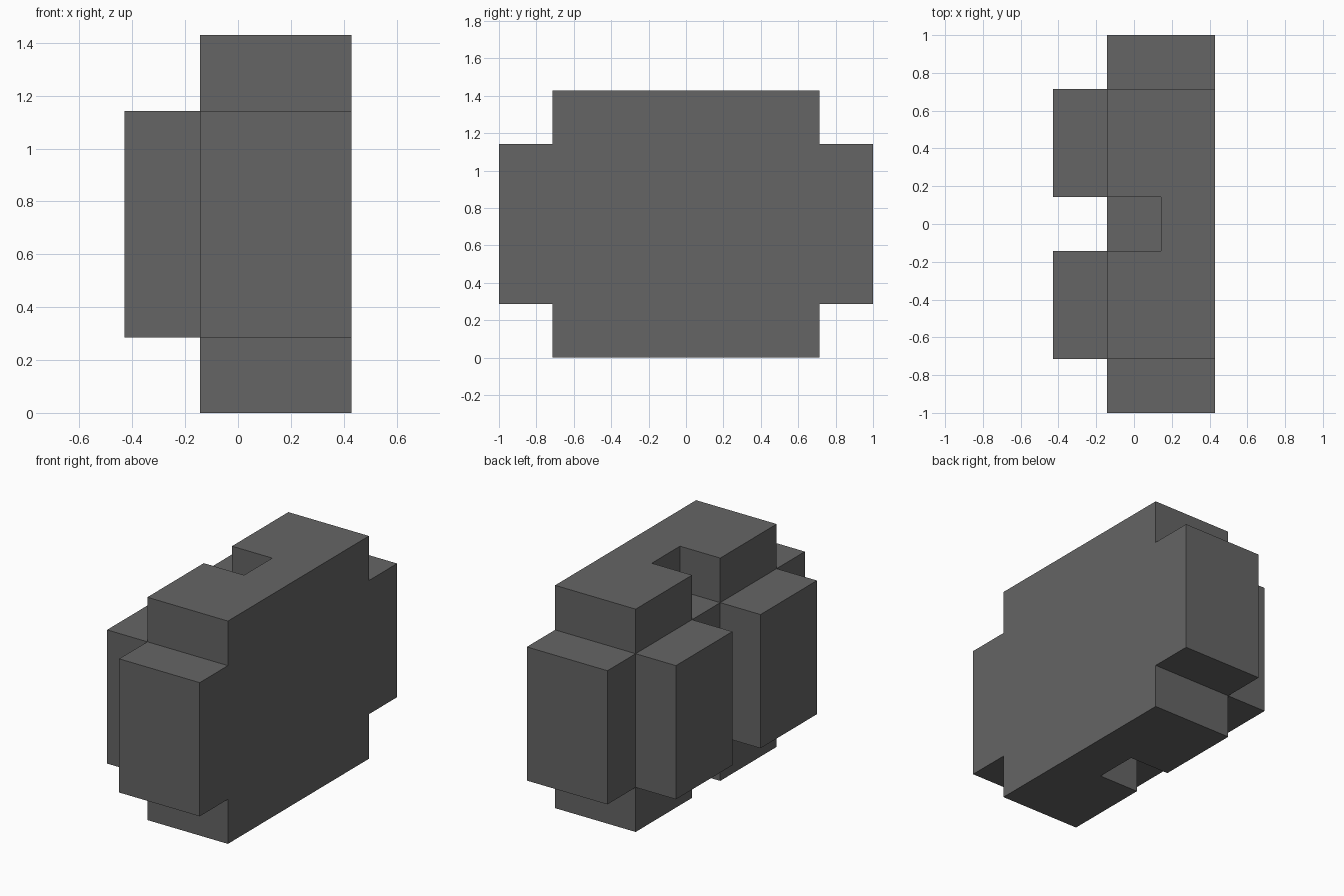
import bpy
import bmesh

cube = bpy.data.objects.get("Cube")
if cube:
    bpy.data.objects.remove(cube, do_unlink=True)

U = 1 / 7  # grid unit: the model is 14 units long

# Single dark grey material
grey = bpy.data.materials.new("dark_grey")
grey.use_nodes = True
colour = (0.13, 0.13, 0.13, 1)
grey.diffuse_color = colour
grey.node_tree.nodes["Principled BSDF"].inputs["Base Color"].default_value = colour


def extrude_x(name, outline, x0, x1):
    """Extrude a (y, z) outline from x0 to x1, all in grid units."""
    bm = bmesh.new()
    face = bm.faces.new([bm.verts.new((x0 * U, y * U, z * U)) for y, z in outline])
    side = bmesh.ops.extrude_face_region(bm, geom=[face], use_keep_orig=True)
    moved = [v for v in side["geom"] if isinstance(v, bmesh.types.BMVert)]
    bmesh.ops.translate(bm, vec=((x1 - x0) * U, 0, 0), verts=moved)
    bmesh.ops.recalc_face_normals(bm, faces=bm.faces)
    mesh = bpy.data.meshes.new(name)
    bm.to_mesh(mesh)
    bm.free()
    mesh.materials.append(grey)
    obj = bpy.data.objects.new(name, mesh)
    bpy.context.collection.objects.link(obj)
    return obj


def block(name, x0, x1, y0, y1, z0, z1):
    return extrude_x(name, [(y0, z0), (y1, z0), (y1, z1), (y0, z1)], x0, x1)


# Main body: thick slab with stepped corners
stepped = [(-5, 0), (5, 0), (5, 2), (7, 2), (7, 8), (5, 8),
           (5, 10), (-5, 10), (-5, 8), (-7, 8), (-7, 2), (-5, 2)]
body = extrude_x("body", stepped, -1, 3)

# Square notches in the top and bottom edges of the body
for name, z0, z1 in (("top_notch", 8, 11), ("bottom_notch", -1, 2)):
    cutter = block(name, -2, 1, -1, 1, z0, z1)
    cutter.hide_render = True
    cut = body.modifiers.new(name, "BOOLEAN")
    cut.operation = "DIFFERENCE"
    cut.solver = "EXACT"
    cut.object = cutter
    bpy.context.view_layer.objects.active = body
    bpy.ops.object.modifier_apply(modifier=name)
    bpy.data.objects.remove(cutter, do_unlink=True)

# Two raised pads on the right side
for name, y0, y1 in (("front_pad", -5, -1), ("back_pad", 1, 5)):
    block(name, -3, -1, y0, y1, 2, 8)
